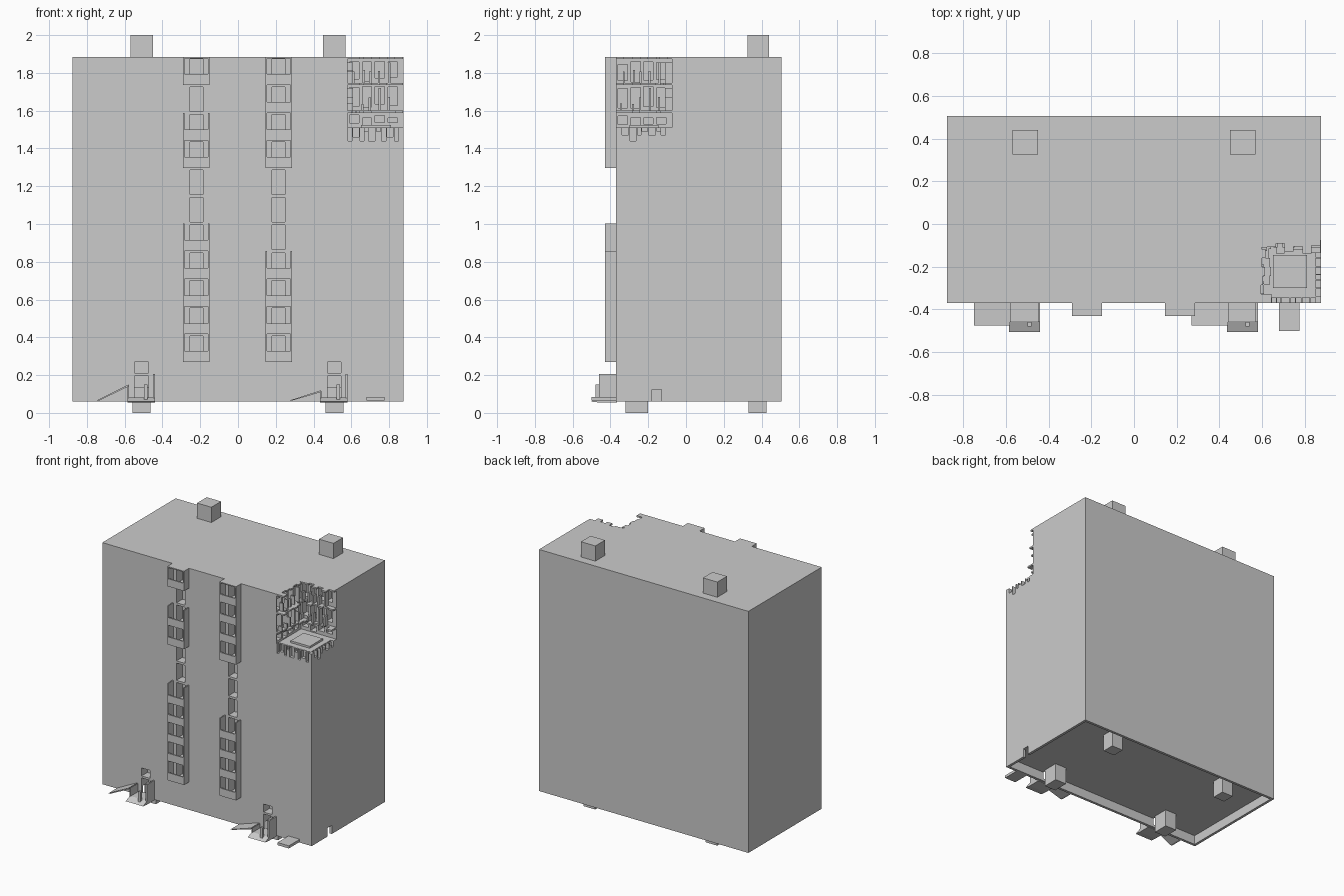
import bpy, bmesh, random
from mathutils import Vector

if "Cube" in bpy.data.objects:
    bpy.data.objects.remove(bpy.data.objects["Cube"])

random.seed(4)
STOREY = 0.1465
BASE = 0.27


def add_box(bm, x0, x1, y0, y1, z0, z1):
    v = [bm.verts.new((x, y, z)) for x in (x0, x1) for y in (y0, y1) for z in (z0, z1)]
    for f in ((0, 1, 3, 2), (4, 6, 7, 5), (0, 4, 5, 1), (2, 3, 7, 6), (0, 2, 6, 4), (1, 5, 7, 3)):
        bm.faces.new([v[i] for i in f])


def boxes(name, items):
    bm = bmesh.new()
    for b in items:
        add_box(bm, *b)
    bmesh.ops.recalc_face_normals(bm, faces=bm.faces)
    me = bpy.data.meshes.new(name)
    bm.to_mesh(me)
    bm.free()
    ob = bpy.data.objects.new(name, me)
    bpy.context.collection.objects.link(ob)
    return ob


def prism(name, pts, axis, a, b):
    # extrude a 2D profile along x (profile = y,z) or y (profile = x,z)
    bm = bmesh.new()
    put = (lambda p, t: (t, p[0], p[1])) if axis == 'x' else (lambda p, t: (p[0], t, p[1]))
    face = bm.faces.new([bm.verts.new(put(p, a)) for p in pts])
    ext = bmesh.ops.extrude_face_region(bm, geom=[face])
    d = Vector((b - a, 0, 0)) if axis == 'x' else Vector((0, b - a, 0))
    bmesh.ops.translate(bm, verts=[g for g in ext['geom'] if isinstance(g, bmesh.types.BMVert)], vec=d)
    bmesh.ops.recalc_face_normals(bm, faces=bm.faces)
    me = bpy.data.meshes.new(name)
    bm.to_mesh(me)
    bm.free()
    ob = bpy.data.objects.new(name, me)
    bpy.context.collection.objects.link(ob)


def cut(ob, items):
    cutter = boxes("cutter", items)
    cutter.hide_render = True
    m = ob.modifiers.new("cut", 'BOOLEAN')
    m.operation, m.solver, m.object = 'DIFFERENCE', 'EXACT', cutter
    m.use_self = True
    dg = bpy.context.evaluated_depsgraph_get()
    me = bpy.data.meshes.new_from_object(ob.evaluated_get(dg))
    ob.modifiers.clear()
    ob.data = me
    bpy.data.objects.remove(cutter)


# Main block, hollow underneath
block = boxes("building_block", [(-.875, .875, -.37, .505, .06, 1.885)])
cut(block, [(-.855, .855, -.35, .485, .0, .13)])

# Openings: balcony doors, entrances, entrance windows, side hatch
holes = [(.8, .9, -.18, -.13, .03, .125)]
for cx in (-.22, .215):
    for k in range(11):
        z = BASE + k * STOREY
        holes.append((cx - .035, cx + .035, -.4, -.30, z + .008, z + .138))
for cx in (-.51, .51):
    holes.append((cx - .037, cx + .035, -.4, -.29, .08, .195))
    holes.append((cx - .037, cx + .035, -.4, -.30, .21, .27))
cut(block, holes)

# Ruined corner: main void, then ragged bites in the lower edge
cut(block, [(.58, .9, -.4, -.075, 1.51, 1.9)])
bites = []
x = .583
while x < .84:
    w = random.uniform(.02, .045)
    bites.append((x, x + w * .8, -.4, -.345, random.choice((1.44, 1.46, 1.49)), 1.54))
    x += w
y = -.338
while y < -.13:
    w = random.uniform(.02, .045)
    bites.append((.85, .9, y, y + w * .8, random.choice((1.44, 1.47, 1.49)), 1.54))
    y += w
cut(block, bites)
# exposed rooms behind the broken inner walls
rooms = []
for k in range(3):
    z = 1.515 if k == 0 else 1.455 + k * .1465
    top = (1.58, 1.73, 1.865)[k]
    for i in range(4):
        a, h = .59 + i * .068, random.uniform(.0, .04)
        rooms.append((a, a + .05, -.1, -.02, z + h, top - random.uniform(0, .02)))
        b = -.36 + i * .068
        rooms.append((.52, .6, b, b + .05, z + h * .6, top - random.uniform(0, .02)))
cut(block, rooms)

# Broken floor slabs and wall stubs left inside the corner
debris = []
for z in (1.588, 1.735, 1.873):
    for i in range(7):
        t = .042 * i
        d1, d2 = random.uniform(.015, .065), random.uniform(.015, .065)
        debris.append((.58 + t, .58 + t + .042, -.075 - d1, -.074, z, z + .012))
        debris.append((.579, .58 + d2, -.37 + t, -.328 + t, z, z + .012))
for k, z in enumerate((1.6, 1.747)):
    for i in range(5):
        t = .05 * i + random.uniform(.01, .03)
        h = random.uniform(.02, .12)
        debris.append((.58 + t, .592 + t, -.11, -.075, z, z + h))
        debris.append((.58, .61, -.36 + t, -.35 + t, z, z + h))
debris.append((.65, .81, -.30, -.145, 1.505, 1.525))
boxes("broken_floors", debris)

# Balcony columns: slab, parapet and side walls; some storeys are missing
columns = (("left", -.29, -.15, (0, 1, 2, 3, 4, 7, 8, 10)),
           ("right", .145, .285, (0, 1, 2, 3, 7, 8, 9, 10)))
for side, x0, x1, floors in columns:
    parts = []
    for k in floors:
        z = BASE + k * STOREY
        parts += [(x0, x1, -.43, -.37, z, z + .01),
                  (x0, x1, -.43, -.42, z + .01, z + .058),
                  (x0, x0 + .008, -.43, -.37, z + .01, z + STOREY),
                  (x1 - .008, x1, -.43, -.37, z + .01, z + STOREY)]
    parts.append((x0, x1, -.43, -.37, 1.877, 1.885))
    boxes(side + "_balconies", parts)

# Roof vents and the matching stubs below
for cx in (-.51, .51):
    boxes("roof_vent", [(cx - .06, cx + .06, .325, .44, 1.88, 2.0)])
    boxes("rear_foot", [(cx - .048, cx + .048, .33, .425, 0, .135)])
    boxes("front_foot", [(cx - .048, cx + .048, -.32, -.2, 0, .135)])

# Entrances: sloped step, side screen, post and fallen canopy
for cx, zt in ((-.51, .15), (.51, .12)):
    prism("entrance_step", [(-.365, .055), (-.365, .082), (-.455, .082), (-.505, .06), (-.46, .055)],
          'x', cx - .075, cx + .07)
    boxes("entrance_screen", [(cx + .06, cx + .07, -.46, -.37, .08, .205)])
    boxes("entrance_post", [(cx + .012, cx + .03, -.48, -.46, .07, .15)])
    boxes("entrance_jamb", [(cx - .075, cx - .067, -.46, -.37, .08, zt - .005)])
    prism("fallen_canopy", [(cx - .24, .065), (cx - .225, .065), (cx - .07, zt - .01), (cx - .07, zt)],
          'y', -.475, -.37)

# Loose slab by the front wall
boxes("loose_slab", [(.68, .775, -.5, -.365, .065, .085)])
